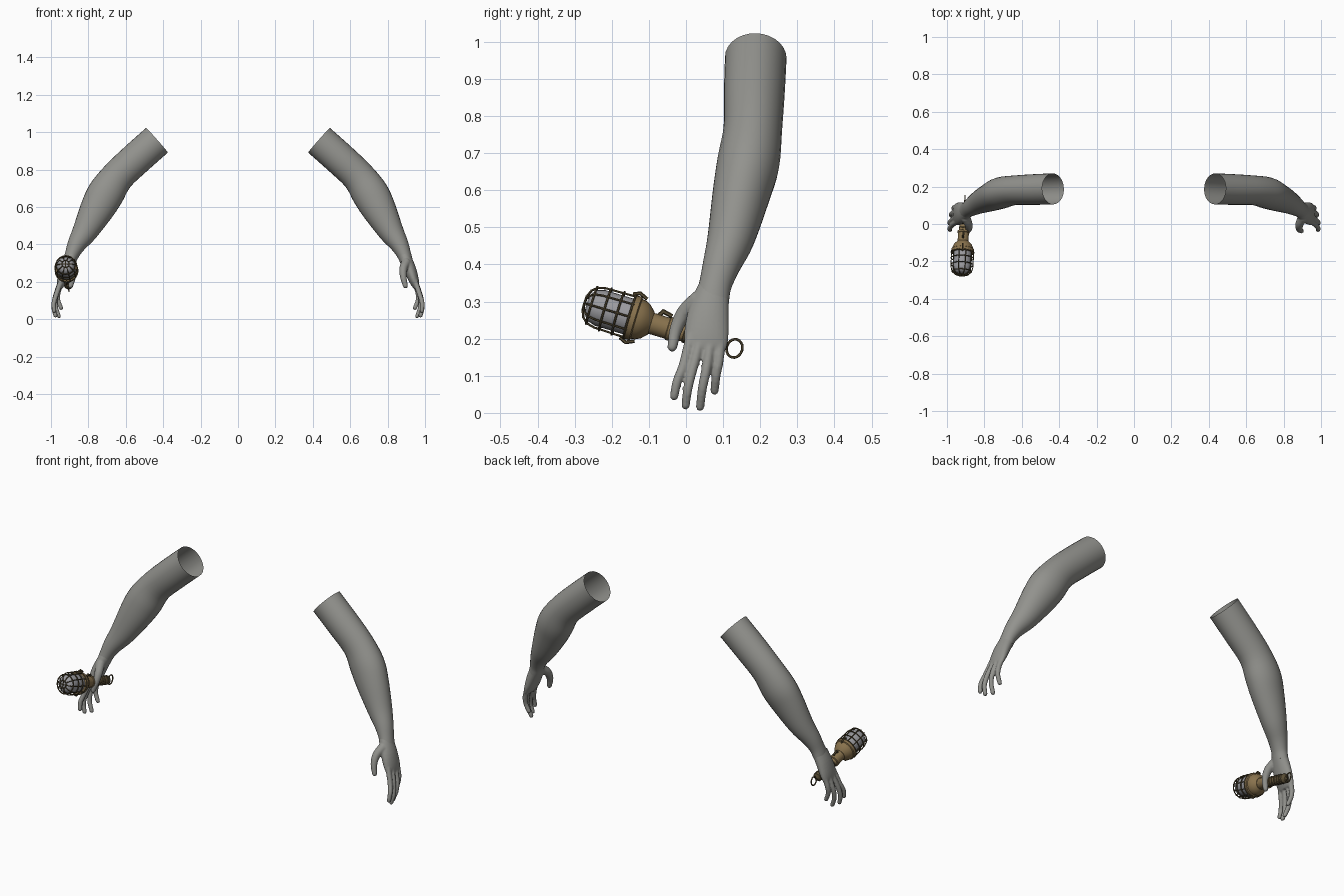
import bpy, bmesh, math
from mathutils import Vector

if "Cube" in bpy.data.objects:
    bpy.data.objects.remove(bpy.data.objects["Cube"])

def material(name, rgb):
    m = bpy.data.materials.new(name)
    m.diffuse_color = (*rgb, 1)
    m.use_nodes = True
    m.node_tree.nodes["Principled BSDF"].inputs["Base Color"].default_value = m.diffuse_color
    return m

SKIN = material("grey skin", (0.29, 0.29, 0.27))
BRASS = material("tan brass", (0.25, 0.17, 0.075))
DARK = material("dark bronze", (0.10, 0.075, 0.035))
GLASS = material("grey glass", (0.33, 0.33, 0.35))

def finish(bm, name, mat):
    bmesh.ops.recalc_face_normals(bm, faces=bm.faces)
    me = bpy.data.meshes.new(name)
    bm.to_mesh(me)
    bm.free()
    me.materials.append(mat)
    ob = bpy.data.objects.new(name, me)
    bpy.context.collection.objects.link(ob)
    bpy.ops.object.select_all(action='DESELECT')
    bpy.context.view_layer.objects.active = ob
    ob.select_set(True)
    bpy.ops.object.shade_smooth_by_angle(angle=math.radians(40))
    return ob

def smooth_path(rows, steps):
    """Interpolate rows of numbers with a Catmull-Rom curve."""
    out = []
    rows = [Vector(r) for r in rows]
    for i in range(len(rows) - 1):
        b, c = rows[i], rows[i + 1]
        a = rows[i - 1] if i else b * 2 - c
        d = rows[i + 2] if i + 2 < len(rows) else c * 2 - b
        for k in range(steps):
            t = k / steps
            out.append(0.5 * (2 * b + (c - a) * t + (2 * a - 5 * b + 4 * c - d) * t * t
                              + (3 * b - a - 3 * c + d) * t ** 3))
    return out + [rows[-1]]

def loft(bm, rows, side=1, n=20, caps=(True, True), ref=(0, 1, 0)):
    """Tube through rows of x, y, z, half width, half width along ref."""
    rings = []
    pts = [Vector((r[0] * side, r[1], r[2])) for r in rows]
    for i, r in enumerate(rows):
        d = (pts[min(i + 1, len(pts) - 1)] - pts[max(i - 1, 0)]).normalized()
        v = Vector(ref)
        v = (v - d * v.dot(d)).normalized()
        u = d.cross(v)
        rings.append([bm.verts.new(pts[i] + u * r[3] * math.cos(2 * math.pi * k / n)
                                   + v * r[4] * math.sin(2 * math.pi * k / n)) for k in range(n)])
    for a, b in zip(rings, rings[1:]):
        for k in range(n):
            bm.faces.new((a[k], a[(k + 1) % n], b[(k + 1) % n], b[k]))
    if caps[0]:
        bm.faces.new(rings[0])
    if caps[1]:
        bm.faces.new(rings[-1])

def digit(bm, path, r0, r1, side):
    """Tapered finger with a rounded tip."""
    p = smooth_path(path, 4)
    n = len(p) - 1
    rows = [(*q, r0 + (r1 - r0) * i / n, r0 + (r1 - r0) * i / n) for i, q in enumerate(p)]
    d = (p[-1] - p[-2]).normalized()
    for a in (30, 55, 80):
        s, c = math.sin(math.radians(a)) * r1, math.cos(math.radians(a)) * r1
        rows.append((*(p[-1] + d * s), c, c))
    loft(bm, rows, side, 12)

ARM = [(.433, .188, .957, .088, .083), (.54, .184, .862, .088, .082),
       (.642, .180, .765, .088, .079), (.705, .168, .675, .098, .084),
       (.75, .150, .595, .092, .078), (.815, .122, .475, .069, .064),
       (.862, .096, .40, .050, .051), (.888, .079, .345, .038, .044),
       (.902, .070, .305, .034, .046)]
PALM = [(.884, .080, .352, .034, .040), (.900, .069, .312, .034, .048),
        (.920, .060, .265, .033, .056), (.938, .055, .215, .028, .060),
        (.950, .054, .180, .020, .057), (.954, .054, .162, .011, .050)]
FINGERS = [[(.945, .014, .21), (.972, -.006, .13), (.985, -.024, .085), (.983, -.032, .045)],
           [(.950, .040, .20), (.977, .018, .12), (.986, .005, .065), (.976, -.001, .020)],
           [(.950, .068, .20), (.974, .055, .12), (.975, .044, .065), (.958, .038, .016)],
           [(.945, .094, .20), (.962, .088, .14), (.962, .081, .10), (.946, .077, .060)]]
THUMB = [(.900, .035, .305), (.884, -.004, .27), (.884, -.027, .225), (.895, -.037, .178)]

for label, side in (("right", 1), ("left", -1)):
    # Arm is an open sleeve at the upper end
    bm = bmesh.new()
    loft(bm, smooth_path(ARM, 4), side, 28, caps=(False, True))
    finish(bm, label + "_arm", SKIN)
    # Hand parts fused into one soft surface
    bm = bmesh.new()
    loft(bm, smooth_path(PALM, 3), side, 24)
    for f in FINGERS:
        digit(bm, f, .0145, .0115, side)
    digit(bm, THUMB, .026, .0135, side)
    hand = finish(bm, label + "_hand", SKIN)
    rm = hand.modifiers.new("fuse", 'REMESH')
    rm.mode = 'VOXEL'
    rm.voxel_size = .0045
    rm.use_smooth_shade = True
    sm = hand.modifiers.new("soften", 'SMOOTH')
    sm.factor, sm.iterations = .5, 3

# Lamp axis, measured from the caged front end
START = Vector((-.922, -.275, .296))
AXIS = (Vector((-.905, .11, .18)) - START).normalized()
U = Vector((1, 0, 0))
U = (U - AXIS * U.dot(AXIS)).normalized()
V = AXIS.cross(U)
if V.z < 0:
    V = -V

def at(t, r=0, ang=0):
    return START + AXIS * t + (U * math.cos(ang) + V * math.sin(ang)) * r

def turned(name, profile, mat, n=24):
    bm = bmesh.new()
    loft(bm, [(*at(t), r, r) for t, r in profile], 1, n, ref=U)
    return finish(bm, name, mat)

def wire(bm, pts, r, closed=False):
    """Thin square rod through points."""
    if closed:
        pts = pts + [pts[0]]
    for a, b in zip(pts, pts[1:]):
        d = (b - a).normalized()
        ref = U if abs(d.dot(U)) < .7 else V
        e = d * r * .5
        loft(bm, [(*(a - e), r, r), (*(b + e), r, r)], 1, 6, ref=ref)

turned("lamp_glass", [(.008, .012), (.012, .030), (.022, .043), (.045, .050), (.135, .050)], GLASS)
turned("lamp_bell", [(.128, .057), (.130, .061), (.146, .061), (.149, .056), (.160, .054),
                     (.174, .047), (.184, .037), (.190, .031)], BRASS)
turned("lamp_handle", [(.186, .029), (.236, .029), (.238, .032), (.248, .032), (.250, .027)], BRASS)
turned("handle_grip", [(.248, .025), (.30, .022), (.385, .022)], BRASS)

# Dark ribs around the grip and the end plug
for i in range(6):
    t = .26 + i * .021
    turned("grip_rib_%d" % i, [(t, .022), (t + .002, .026), (t + .008, .026), (t + .010, .022)], DARK, 16)
turned("end_plug", [(.380, .025), (.392, .025), (.397, .015), (.404, .009)], DARK, 16)

# Cage of curved bars and hoops
bm = bmesh.new()
RIB = [(.002, .020), (.010, .040), (.025, .053), (.045, .058), (.132, .060)]
for k in range(10):
    wire(bm, [at(t, r, k * math.pi / 5) for t, r in RIB], .0028)
for t, r in [(.002, .020), (.022, .052), (.060, .059), (.096, .060), (.129, .061)]:
    wire(bm, [at(t, r, k * math.pi / 12) for k in range(24)], .003, True)
for k in range(2):
    wire(bm, [at(.002, .020, k * math.pi / 2), at(.002, .020, k * math.pi / 2 + math.pi)], .0025)
finish(bm, "lamp_cage", DARK)

# Clips on the rim and the thumb switch
bm = bmesh.new()
for ang in (math.pi / 2, -math.pi / 2):
    wire(bm, [at(.122, .062, ang), at(.138, .069, ang), at(.158, .060, ang)], .005)
finish(bm, "rim_clips", DARK)
bm = bmesh.new()
wire(bm, [at(.205, .029, math.pi / 2), at(.212, .040, math.pi / 2), at(.235, .035, math.pi / 2)], .006)
finish(bm, "lamp_switch", DARK)

# Hanging ring at the handle end
bm = bmesh.new()
wire(bm, [at(.424) + (AXIS * math.cos(a) * .021 + V * math.sin(a) * .025)
          for a in [k * math.pi / 10 for k in range(20)]], .0035, True)
finish(bm, "hanging_ring", DARK)
